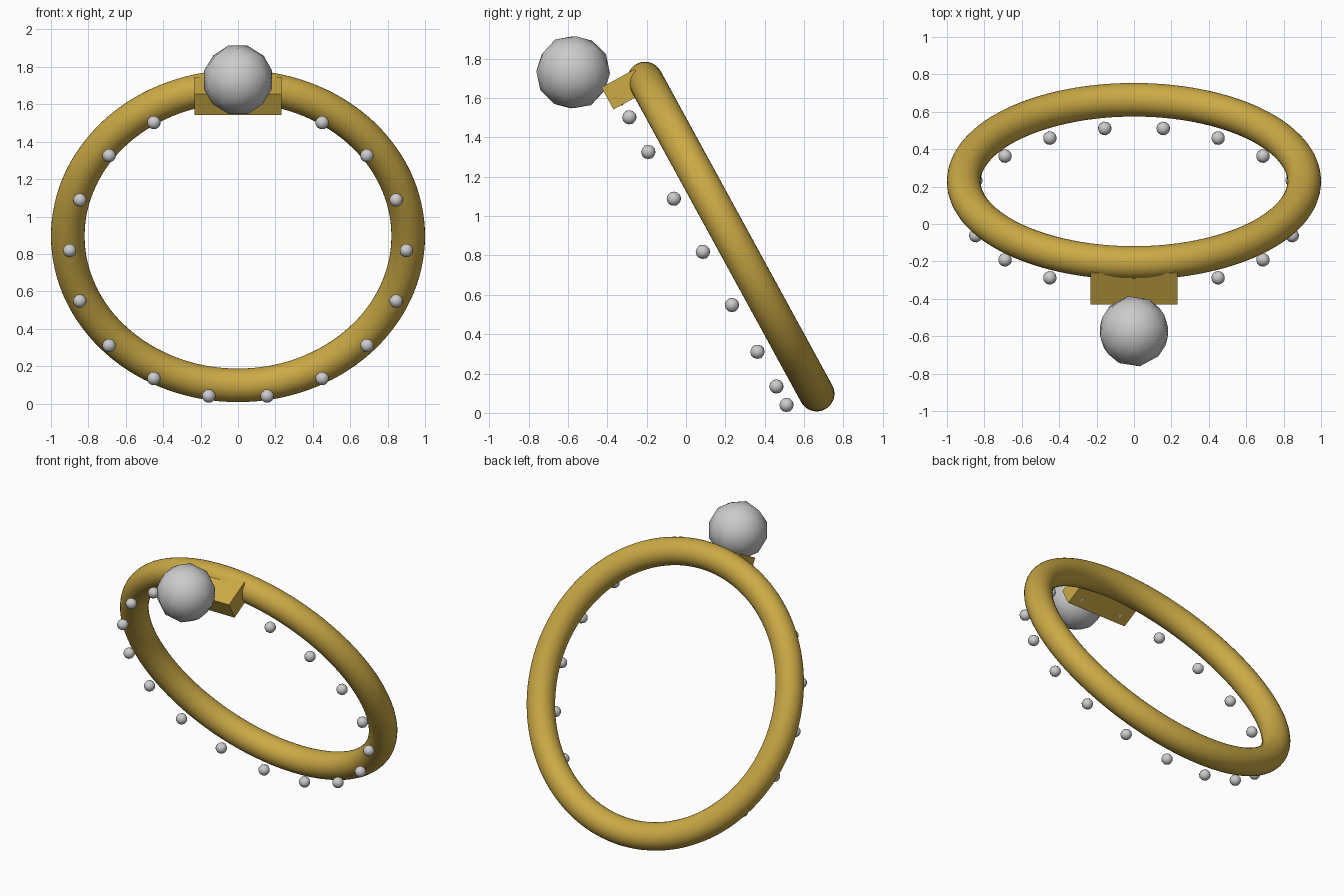
import bpy, math
from mathutils import Matrix, Vector

if "Cube" in bpy.data.objects:
    bpy.data.objects.remove(bpy.data.objects["Cube"])

# Tilted ring frame: local x = world x, local y = up along ring, local z = out of ring's front face
FRAME = Matrix.Translation((0, 0.228, 0.896)) @ Matrix.Rotation(math.pi / 2 + 0.5, 4, 'X')

gold = bpy.data.materials.new("gold")
gold.diffuse_color = (0.60, 0.40, 0.06, 1)
gold.use_nodes = True
gold.node_tree.nodes["Principled BSDF"].inputs["Base Color"].default_value = gold.diffuse_color


def place(name, local, smooth=True, mat=None):
    ob = bpy.context.object
    ob.name = name
    ob.matrix_world = FRAME @ Matrix.Translation(Vector(local))
    if smooth:
        for p in ob.data.polygons:
            p.use_smooth = True
    if mat:
        ob.data.materials.append(mat)
    return ob


# Gold band
bpy.ops.mesh.primitive_torus_add(major_radius=0.91, minor_radius=0.09,
                                 major_segments=128, minor_segments=32)
place("ring_band", (0, 0, 0), mat=gold)

# Rectangular mount at the top of the band
bpy.ops.mesh.primitive_cube_add(size=1)
mount = place("mount_block", (0, 0.917, 0.118), smooth=False, mat=gold)
mount.data.transform(Matrix.Diagonal((0.464, 0.128, 0.192, 1)))

# Large faceted ball in front of the mount
bpy.ops.mesh.primitive_ico_sphere_add(subdivisions=2, radius=0.19)
place("large_ball", (0, 1.117, 0.303))

# Circle of small beads floating in front of the band
for i in range(18):
    a = math.radians(20 * i)
    bpy.ops.mesh.primitive_ico_sphere_add(subdivisions=2, radius=0.037)
    place(f"bead_{i + 1}", (0.9 * math.cos(a), 0.9 * math.sin(a), 0.162))
